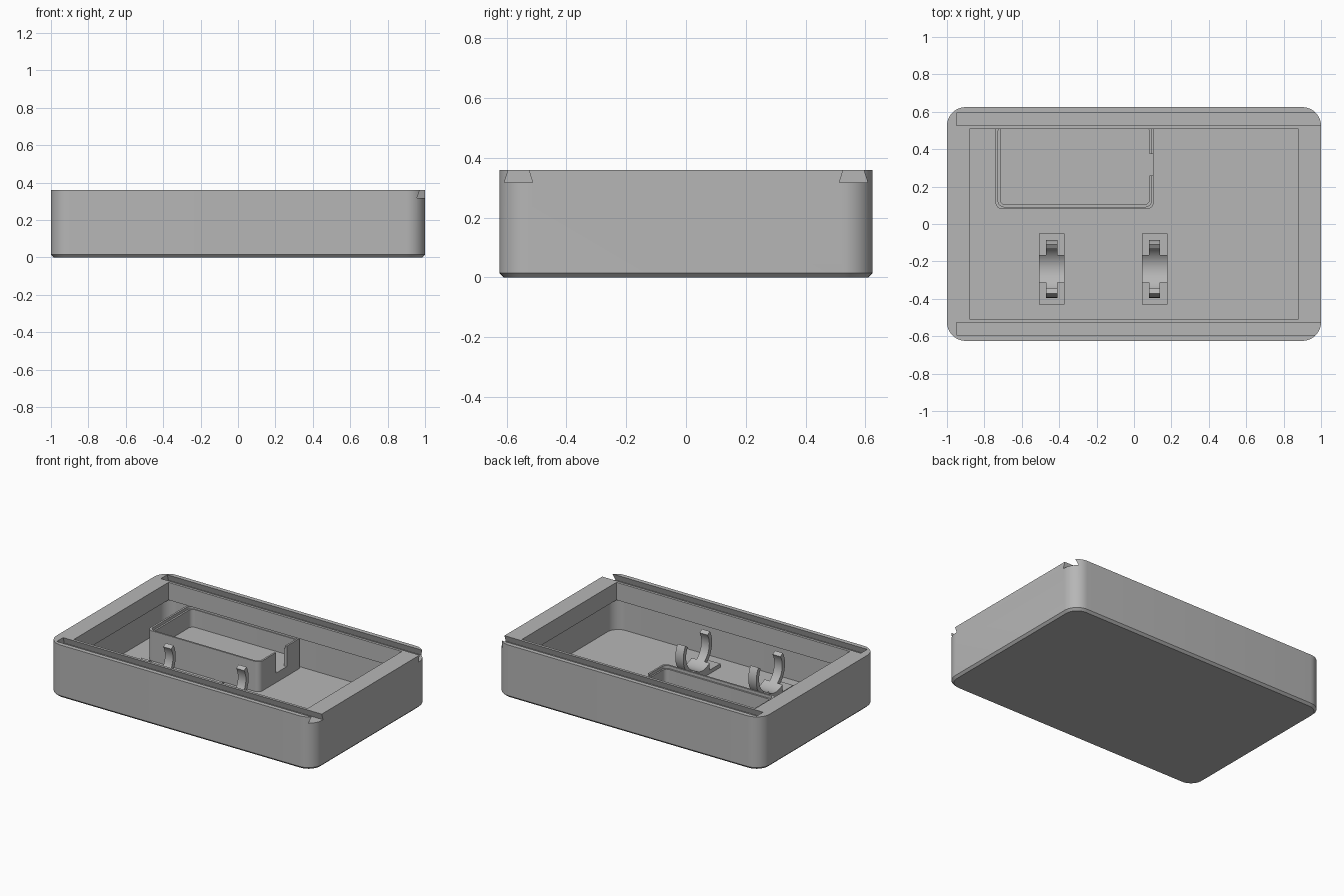
import bpy, bmesh, math

cube = bpy.data.objects.get("Cube")
if cube:
    bpy.data.objects.remove(cube, do_unlink=True)

grey = bpy.data.materials.new("plain grey")
grey.use_nodes = True
COLOUR = (0.47, 0.47, 0.47, 1)
grey.diffuse_color = COLOUR
grey.node_tree.nodes["Principled BSDF"].inputs["Base Color"].default_value = COLOUR


def rounded_rect(x0, x1, y0, y1, r, steps=10):
    """Counter-clockwise outline with rounded corners."""
    if r == 0:
        return [(x0, y0), (x1, y0), (x1, y1), (x0, y1)]
    corners = [(x1 - r, y1 - r), (x0 + r, y1 - r), (x0 + r, y0 + r), (x1 - r, y0 + r)]
    return [(cx + r * math.cos((q + i / steps) * math.pi / 2),
             cy + r * math.sin((q + i / steps) * math.pi / 2))
            for q, (cx, cy) in enumerate(corners) for i in range(steps + 1)]


def loft(name, rings):
    """Closed solid through matching rings of 3D points."""
    bm = bmesh.new()
    rows = [[bm.verts.new(p) for p in ring] for ring in rings]
    n = len(rows[0])
    for a, b in zip(rows, rows[1:]):
        for i in range(n):
            j = (i + 1) % n
            bm.faces.new((a[i], a[j], b[j], b[i]))
    bm.faces.new(rows[0][::-1])
    bm.faces.new(rows[-1])
    bmesh.ops.recalc_face_normals(bm, faces=bm.faces)
    mesh = bpy.data.meshes.new(name)
    bm.to_mesh(mesh)
    bm.free()
    mesh.materials.append(grey)
    ob = bpy.data.objects.new(name, mesh)
    bpy.context.collection.objects.link(ob)
    return ob


def block(name, x0, x1, y0, y1, z0, z1, r=0):
    outline = rounded_rect(x0, x1, y0, y1, r)
    return loft(name, [[(x, y, z) for x, y in outline] for z in (z0, z1)])


def extrude_x(name, profile, x0, x1):
    return loft(name, [[(x, y, z) for y, z in profile] for x in (x0, x1)])


def cut(ob, cutter):
    cutter.hide_render = True
    mod = ob.modifiers.new("cut", "BOOLEAN")
    mod.operation, mod.solver, mod.object = "DIFFERENCE", "EXACT", cutter
    bpy.context.view_layer.objects.active = ob
    bpy.ops.object.modifier_apply(modifier=mod.name)
    bpy.data.objects.remove(cutter, do_unlink=True)


def smooth(ob):
    bpy.ops.object.select_all(action="DESELECT")
    ob.select_set(True)
    bpy.context.view_layer.objects.active = ob
    bpy.ops.object.shade_smooth_by_angle(angle=math.radians(30))


W, D, H, FLOOR = 1.0, 0.625, 0.36, 0.035
LEDGE = 0.24

# Tray body with a chamfered underside
C = 0.015
base = rounded_rect(-W + C, W - C, -D + C, D - C, 0.1 - C)
full = rounded_rect(-W, W, -D, D, 0.1)
body = loft("tray_body", [[(x, y, 0) for x, y in base],
                          [(x, y, C) for x, y in full],
                          [(x, y, H) for x, y in full]])

# Square mouth above a slightly wider, rounded cavity
cut(body, block("lower_cavity", -0.91, 0.91, -0.535, 0.535, FLOOR, LEDGE, 0.08))
cut(body, block("mouth", -0.88, 0.88, -0.508, 0.508, LEDGE - 0.02, H + 0.1))

# Dovetail lid grooves, open at the right end
for side in (-1, 1):
    rise = 0.043
    top, low = H + 0.002, H - rise
    profile = [(0.507 + 0.006, low), (0.608, low), (0.594, top), (0.527, top)]
    cut(body, extrude_x("groove", [(side * y, z) for y, z in profile], -0.95, W + 0.1))
smooth(body)

# Inner compartment against the back wall, with a stepped rim and a side notch
holder = block("compartment", -0.74, 0.105, 0.08, 0.537, FLOOR - 0.01, LEDGE, 0.035)
cut(holder, block("pocket", -0.715, 0.083, 0.103, 0.52, 0.10, H, 0.03))
cut(holder, block("rim_step", -0.727, 0.093, 0.092, 0.525, LEDGE - 0.02, H, 0.033))
cut(holder, block("notch", 0.06, 0.15, 0.26, 0.375, 0.10, H))
smooth(holder)

# Two spring clips on small plates
CY, CZ, R_IN, R_OUT = -0.24, 0.21, 0.125, 0.155


def arc(radius, start, end, steps=32):
    return [(CY + radius * math.cos(math.radians(start + (end - start) * i / steps)),
             CZ + radius * math.sin(math.radians(start + (end - start) * i / steps)))
            for i in range(steps + 1)]


for name, x in (("right", -0.44), ("left", 0.11)):
    block(name + "_clip_plate", x - 0.068, x + 0.068, -0.43, -0.05, FLOOR - 0.005, 0.06)
    # Open ring, tips leaning inward
    ring = arc(R_OUT, -212, 32) + arc(R_IN, 32, -212)
    smooth(extrude_x(name + "_clip_ring", ring, x - 0.03, x + 0.03))
    # Hollowed full-width saddle
    half = math.degrees(math.asin(0.073 / R_IN))
    saddle = arc(R_IN, -90 + half, -90 - half, 12)
    saddle += [(CY - 0.073, 0.055), (CY + 0.073, 0.055)]
    smooth(extrude_x(name + "_clip_saddle", saddle, x - 0.068, x + 0.068))
